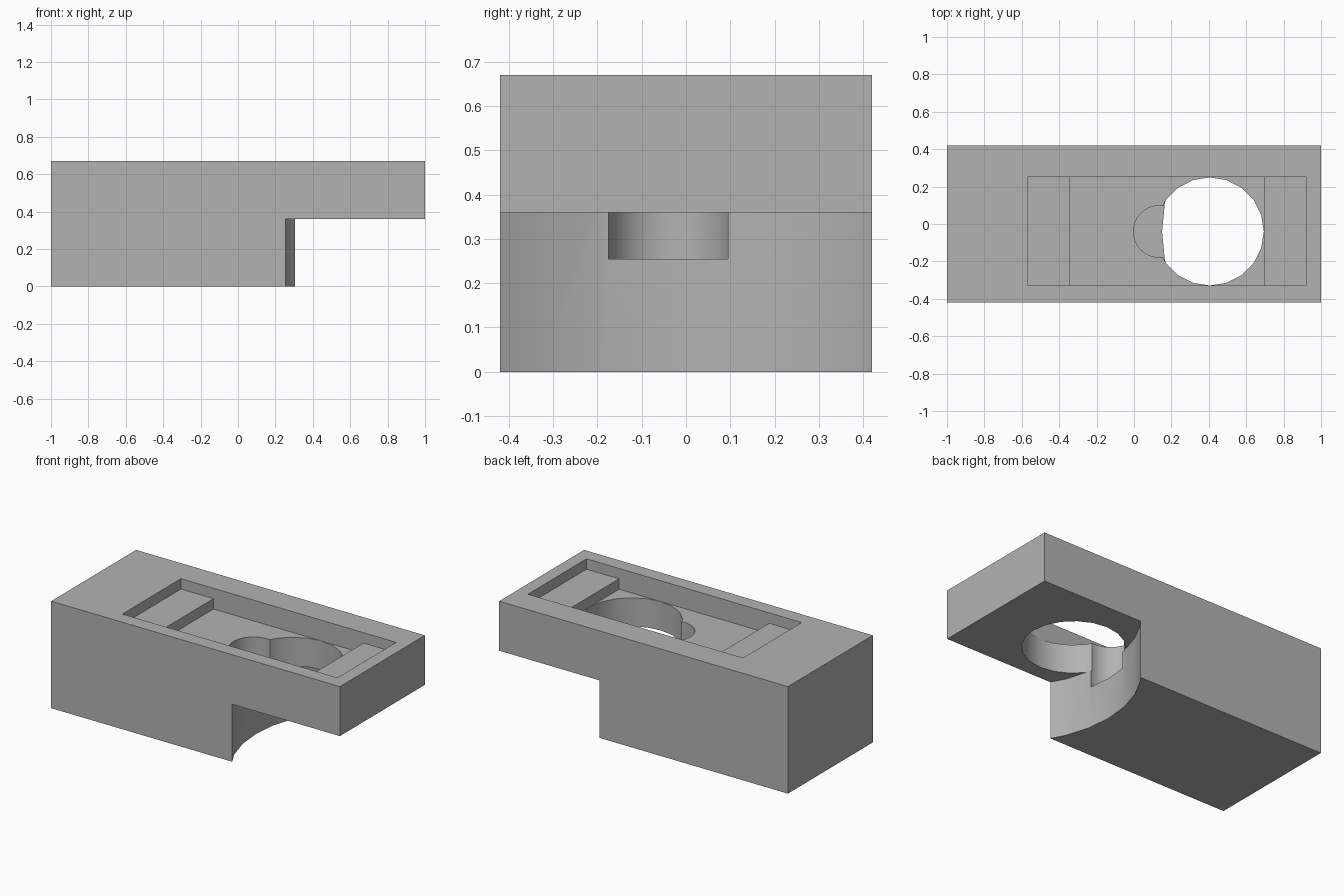
import bpy
import math

old = bpy.data.objects.get("Cube")
if old:
    bpy.data.objects.remove(old, do_unlink=True)

grey = bpy.data.materials.new("plain grey")
grey.use_nodes = True
colour = (0.45, 0.45, 0.45, 1)
grey.diffuse_color = colour
grey.node_tree.nodes["Principled BSDF"].inputs["Base Color"].default_value = colour

MID_Y = -0.04      # axis shared by slot, bore and pocket
TOP, STEP = 0.67, 0.36
FLOOR, LEDGE = 0.54, 0.605


def prism(name, outline, z0, z1):
    """Closed prism from a counter-clockwise outline."""
    n = len(outline)
    verts = [(x, y, z) for z in (z0, z1) for x, y in outline]
    faces = [tuple(reversed(range(n))), tuple(range(n, 2 * n))]
    faces += [(i, (i + 1) % n, (i + 1) % n + n, i + n) for i in range(n)]
    mesh = bpy.data.meshes.new(name)
    mesh.from_pydata(verts, [], faces)
    mesh.materials.append(grey)
    obj = bpy.data.objects.new(name, mesh)
    bpy.context.collection.objects.link(obj)
    return obj


def rect(x0, x1, y0, y1):
    return [(x0, y0), (x1, y0), (x1, y1), (x0, y1)]


def circle(cx, r, sides):
    angles = [2 * math.pi * i / sides for i in range(sides)]
    return [(cx + r * math.cos(a), MID_Y + r * math.sin(a)) for a in angles]


block = prism("block", rect(-1, 1, -0.42, 0.42), 0, TOP)

# Cutters: curved underside step, shallow slot, deep slot, bore, round pocket
half = 0.29
slot_y = (MID_Y - half, MID_Y + half)
cutters = [
    prism("step_cutter", circle(0.925, 0.775, 32), -0.2, STEP),
    prism("step_end_cutter", rect(0.9, 1.8, -0.6, 0.6), -0.2, STEP),
    prism("ledge_slot_cutter", rect(-0.57, 0.92, *slot_y), LEDGE, TOP + 0.2),
    prism("deep_slot_cutter", rect(-0.345, 0.695, *slot_y), FLOOR, TOP + 0.2),
    prism("bore_cutter", circle(0.405, half - 0.001, 20), STEP, FLOOR + 0.03),
    prism("pocket_cutter", circle(0.135, 0.138, 40), 0.255, FLOOR + 0.02),
]
bpy.context.view_layer.objects.active = block
for cutter in cutters:
    cut = block.modifiers.new(cutter.name, 'BOOLEAN')
    cut.operation = 'DIFFERENCE'
    cut.solver = 'EXACT'
    cut.object = cutter
    bpy.ops.object.modifier_apply(modifier=cut.name)
    bpy.data.objects.remove(cutter, do_unlink=True)

# Smooth round walls, crisp corners
bpy.ops.object.select_all(action='DESELECT')
block.select_set(True)
bpy.ops.object.shade_smooth_by_angle(angle=math.radians(30))
